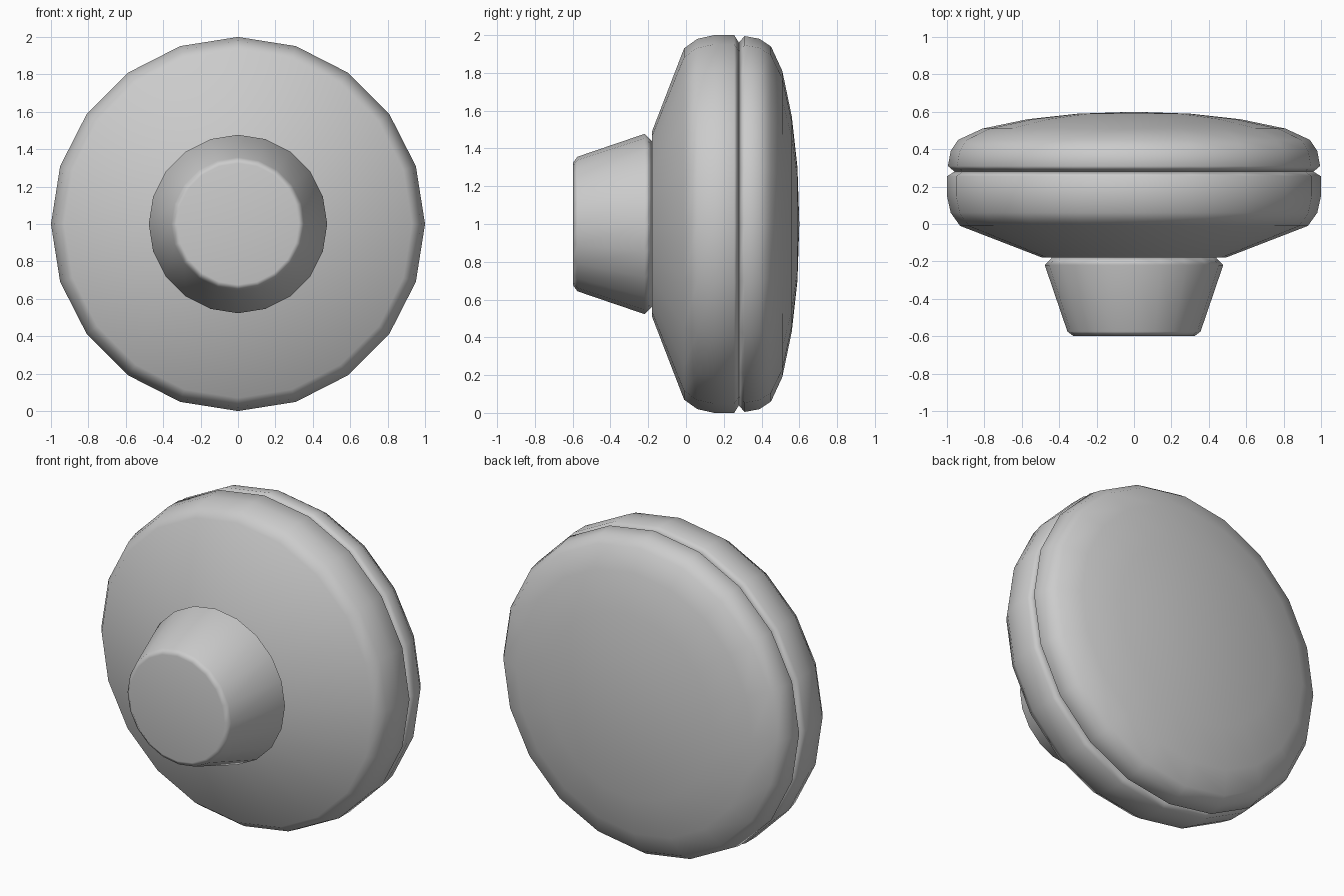
import bpy, bmesh, math

SIDES = 20
CENTRE_Z = 1.0

if "Cube" in bpy.data.objects:
    bpy.data.objects.remove(bpy.data.objects["Cube"], do_unlink=True)

# Single plain grey
grey = bpy.data.materials.new("plain_grey")
grey.use_nodes = True
colour = (0.6, 0.6, 0.6, 1)
grey.diffuse_color = colour
grey.node_tree.nodes["Principled BSDF"].inputs["Base Color"].default_value = colour


def lathe(name, profile):
    """Turn (radius, y) points, listed back to front, around the y axis."""
    bm = bmesh.new()
    rings = []
    for r, y in profile:
        if r == 0:
            rings.append([bm.verts.new((0, y, 0))] * SIDES)
            continue
        ring = []
        for i in range(SIDES):
            a = math.tau * i / SIDES
            ring.append(bm.verts.new((r * math.sin(a), y, r * math.cos(a))))
        rings.append(ring)
    for one, two in zip(rings, rings[1:]):
        for i in range(SIDES):
            j = (i + 1) % SIDES
            corners = dict.fromkeys((one[i], one[j], two[j], two[i]))
            bm.faces.new(list(corners))
    # Flat caps on open ends
    for ring in (rings[0], rings[-1]):
        if ring[0] is not ring[1]:
            bm.faces.new(ring)
    bmesh.ops.recalc_face_normals(bm, faces=bm.faces)
    mesh = bpy.data.meshes.new(name)
    bm.to_mesh(mesh)
    bm.free()
    mesh.materials.append(grey)
    obj = bpy.data.objects.new(name, mesh)
    obj.location.z = CENTRE_Z
    bpy.context.collection.objects.link(obj)
    bpy.ops.object.select_all(action="DESELECT")
    obj.select_set(True)
    bpy.context.view_layer.objects.active = obj
    bpy.ops.object.shade_smooth_by_angle(angle=math.radians(62))
    weighted = obj.modifiers.new("even_shading", "WEIGHTED_NORMAL")
    weighted.keep_sharp = True
    return obj


# Domed back cover, ending in the seam groove
lathe("back_cover", [(0, 0.6), (0.3, 0.59), (0.57, 0.56), (0.81, 0.51),
                     (0.94, 0.45), (0.98, 0.39), (0.995, 0.31), (0.96, 0.28)])

# Front body, from the seam groove to the flat around the knob
lathe("front_body", [(0.96, 0.28), (1.0, 0.255), (1.0, 0.15), (0.98, 0.06),
                     (0.93, -0.01), (0.49, -0.18), (0, -0.18)])

# Tapered knob
lathe("knob", [(0.43, -0.17), (0.477, -0.22), (0.356, -0.575),
               (0.325, -0.598), (0, -0.598)])
